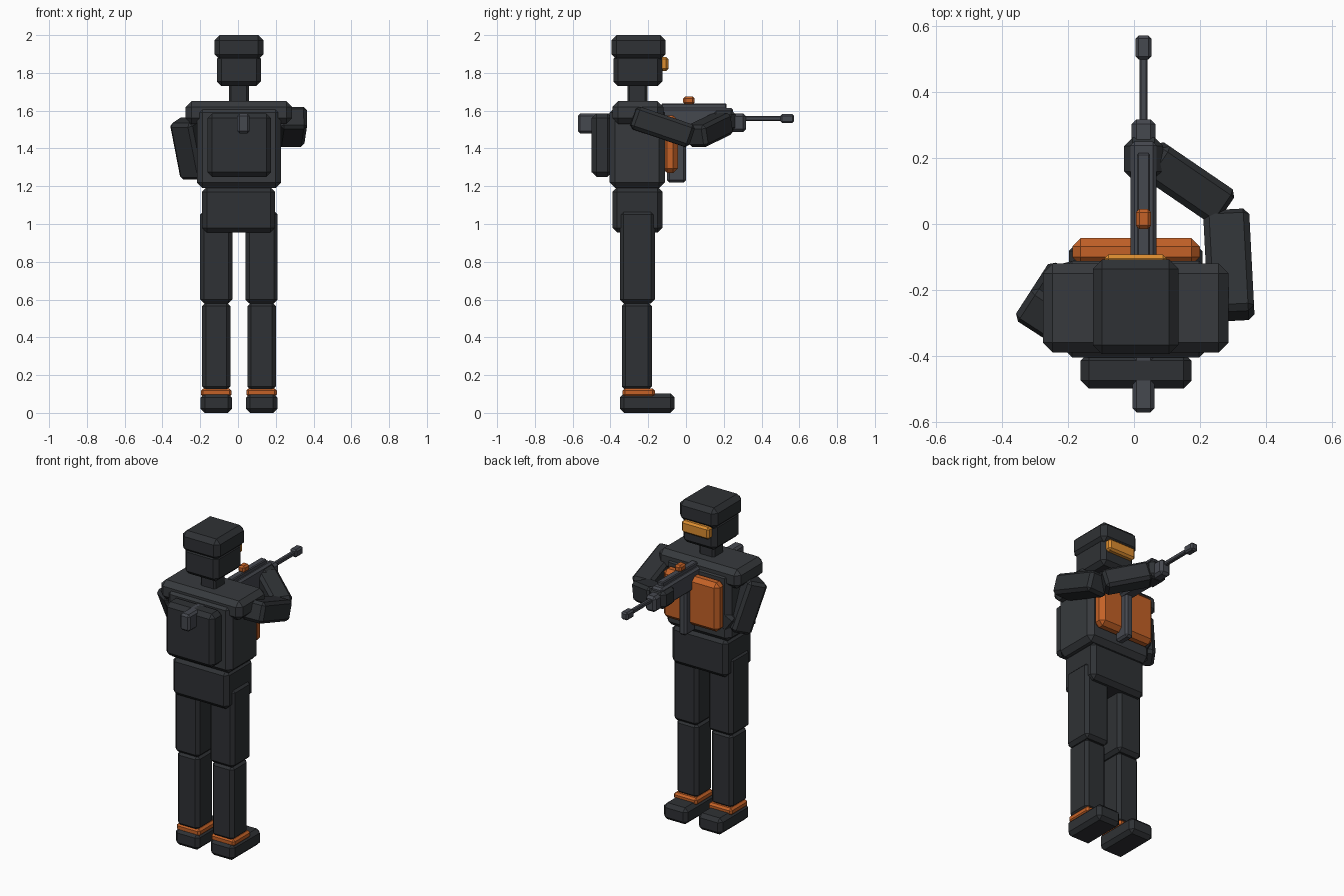
import bpy, bmesh
from mathutils import Vector, Matrix

if "Cube" in bpy.data.objects:
    bpy.data.objects.remove(bpy.data.objects["Cube"])


def material(name, rgb):
    m = bpy.data.materials.new(name)
    m.diffuse_color = (*rgb, 1)
    m.use_nodes = True
    m.node_tree.nodes["Principled BSDF"].inputs["Base Color"].default_value = m.diffuse_color
    return m


CLOTH = material("dark_cloth", (0.028, 0.031, 0.035))
ARMOUR = material("armour_grey", (0.038, 0.042, 0.047))
METAL = material("gun_metal", (0.06, 0.065, 0.078))
ORANGE = material("orange", (0.55, 0.12, 0.02))
AMBER = material("amber", (0.72, 0.27, 0.03))


def solid(name, size, matrix, mat, bevel):
    """Chamfered box of the given size, placed by a matrix."""
    bm = bmesh.new()
    bmesh.ops.create_cube(bm, size=1)
    bmesh.ops.scale(bm, vec=size, verts=bm.verts)
    bmesh.ops.bevel(bm, geom=bm.edges[:], offset=bevel, segments=1,
                    affect='EDGES', profile=0.5)
    me = bpy.data.meshes.new(name)
    bm.to_mesh(me)
    bm.free()
    me.materials.append(mat)
    ob = bpy.data.objects.new(name, me)
    ob.matrix_world = matrix
    bpy.context.collection.objects.link(ob)
    return ob


def box(name, x, y, z, mat, bevel=0.02):
    """Box from (min, max) ranges."""
    r = (x, y, z)
    return solid(name, Vector([b - a for a, b in r]),
                 Matrix.Translation([(a + b) / 2 for a, b in r]), mat, bevel)


def limb(name, p, q, width, thick, mat=CLOTH, bevel=0.018):
    """Box running from point p to point q."""
    p, q = Vector(p), Vector(q)
    d = q - p
    rot = d.to_track_quat('Y', 'Z').to_matrix().to_4x4()
    return solid(name, Vector((width, d.length, thick)),
                 Matrix.Translation((p + q) / 2) @ rot, mat, bevel)


# Legs
C = 0.005
for side, s in (("left", -1), ("right", 1)):
    cx = C + s * 0.12

    def span(h):
        return (cx - h, cx + h)
    box(side + "_boot", span(0.083), (-0.35, -0.06), (0, 0.103), CLOTH, 0.022)
    box(side + "_ankle_band", span(0.081), (-0.335, -0.165), (0.085, 0.13), ORANGE, 0.012)
    box(side + "_shin", span(0.075), (-0.34, -0.18), (0.12, 0.585), CLOTH)
    box(side + "_thigh", span(0.085), (-0.35, -0.165), (0.58, 1.07), CLOTH)

# Body
box("hips", (-0.19, 0.197), (-0.39, -0.125), (0.955, 1.195), CLOTH, 0.025)
box("torso", (-0.218, 0.228), (-0.405, -0.112), (1.19, 1.62), ARMOUR, 0.03)
box("shoulders", (-0.277, 0.287), (-0.39, -0.12), (1.53, 1.65), ARMOUR, 0.03)
box("chest_plate", (-0.187, 0.2), (-0.125, -0.043), (1.27, 1.575), ORANGE, 0.025)
box("backpack", (-0.162, 0.175), (-0.5, -0.39), (1.25, 1.585), CLOTH, 0.025)

# Head
box("neck", (-0.048, 0.058), (-0.31, -0.205), (1.62, 1.76), CLOTH, 0.012)
box("head", (-0.112, 0.122), (-0.385, -0.125), (1.73, 1.9), CLOTH, 0.025)
box("helmet", (-0.125, 0.135), (-0.395, -0.108), (1.87, 2.0), CLOTH, 0.028)
box("visor", (-0.09, 0.1), (-0.15, -0.093), (1.81, 1.885), AMBER, 0.012)

# Arms
limb("right_upper_arm", (0.296, -0.28, 1.567), (0.28, 0.03, 1.462), 0.14, 0.125)
limb("right_forearm", (0.27, 0.05, 1.462), (0.05, 0.2, 1.535), 0.125, 0.12)
box("right_hand", (-0.03, 0.088), (0.135, 0.262), (1.485, 1.605), CLOTH, 0.025)
limb("left_upper_arm", (-0.28, -0.28, 1.55), (-0.222, -0.19, 1.25), 0.14, 0.125)
limb("left_forearm", (-0.21, -0.175, 1.29), (-0.02, -0.125, 1.43), 0.11, 0.11)

# Rifle
GX = 0.029


def gun(name, half, y, z, mat=METAL, bevel=0.012):
    box(name, (GX - half, GX + half), y, z, mat, bevel)


gun("stock", 0.033, (-0.572, -0.1), (1.48, 1.585))
gun("receiver", 0.04, (-0.14, 0.25), (1.49, 1.615))
gun("top_rail", 0.02, (-0.13, 0.215), (1.61, 1.638), METAL, 0.005)
gun("sight", 0.023, (-0.015, 0.045), (1.633, 1.675), ORANGE, 0.01)
gun("magazine", 0.026, (-0.1, 0.0), (1.22, 1.51))
gun("handguard", 0.036, (0.22, 0.318), (1.488, 1.585), METAL, 0.015)
gun("barrel", 0.0125, (0.3, 0.51), (1.546, 1.571), METAL, 0.005)
gun("muzzle", 0.024, (0.5, 0.572), (1.534, 1.582), METAL, 0.009)
